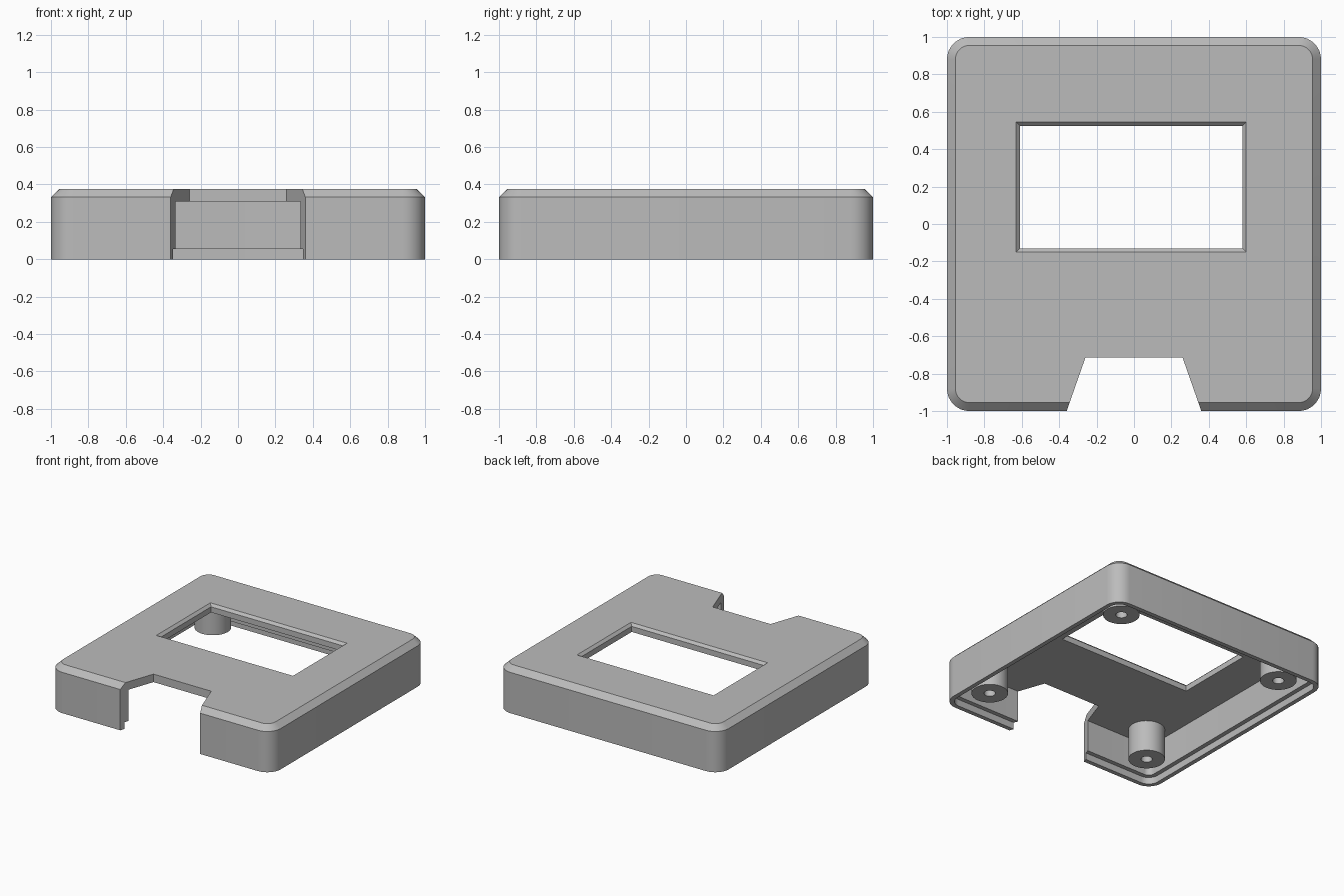
import bpy
import bmesh
from math import cos, sin, pi

cube = bpy.data.objects.get("Cube")
if cube:
    bpy.data.objects.remove(cube)

grey = bpy.data.materials.new("light grey plastic")
grey.use_nodes = True
colour = (0.5, 0.5, 0.5, 1)
grey.diffuse_color = colour
grey.node_tree.nodes["Principled BSDF"].inputs["Base Color"].default_value = colour


def loft(name, rings):
    """Skin a stack of equal-length rings and cap both ends."""
    bm = bmesh.new()
    loops = [[bm.verts.new(p) for p in ring] for ring in rings]
    for a, b in zip(loops, loops[1:]):
        for i in range(len(a)):
            j = (i + 1) % len(a)
            bm.faces.new((a[i], a[j], b[j], b[i]))
    bm.faces.new(loops[0])
    bm.faces.new(loops[-1])
    bmesh.ops.recalc_face_normals(bm, faces=bm.faces)
    mesh = bpy.data.meshes.new(name)
    bm.to_mesh(mesh)
    bm.free()
    mesh.materials.append(grey)
    obj = bpy.data.objects.new(name, mesh)
    bpy.context.collection.objects.link(obj)
    return obj


def rounded_square(half, z, inset_centre=0.88, steps=8):
    """Square ring whose corner arcs share fixed centres."""
    radius = half - inset_centre
    ring = []
    for k, (sx, sy) in enumerate(((1, 1), (-1, 1), (-1, -1), (1, -1))):
        for i in range(steps + 1):
            a = (k + i / steps) * pi / 2
            ring.append((sx * inset_centre + radius * cos(a),
                         sy * inset_centre + radius * sin(a), z))
    return ring


def rectangle(cx, cy, hx, hy, z):
    return [(cx + sx * hx, cy + sy * hy, z)
            for sx, sy in ((1, 1), (-1, 1), (-1, -1), (1, -1))]


def circle(cx, cy, r, z, n=32):
    return [(cx + r * cos(2 * pi * i / n), cy + r * sin(2 * pi * i / n), z)
            for i in range(n)]


def activate(obj):
    bpy.ops.object.select_all(action='DESELECT')
    obj.select_set(True)
    bpy.context.view_layer.objects.active = obj


def cut(obj, cutter):
    mod = obj.modifiers.new("cut", 'BOOLEAN')
    mod.operation = 'DIFFERENCE'
    mod.solver = 'EXACT'
    mod.object = cutter
    activate(obj)
    bpy.ops.object.modifier_apply(modifier=mod.name)
    bpy.data.objects.remove(cutter)


def smooth(obj):
    activate(obj)
    bpy.ops.object.shade_smooth_by_angle(angle=pi / 6)


# Hollow case: chamfered outside, stepped rim and cavity inside
profile = [(0.955, 0.375), (1.0, 0.332), (1.0, 0.0), (0.965, 0.0),
           (0.965, 0.055), (0.93, 0.055), (0.93, 0.31)]
case = loft("case_shell", [rounded_square(h, z) for h, z in profile])

# Screen window with a small chamfer around its top edge
levels = [(0, 0.2), (0, 0.355), (0.04, 0.395)]
cut(case, loft("window_cutter", [
    rectangle(-0.015, 0.1975, 0.595 + e, 0.3275 + e, z) for e, z in levels]))

# Tapered notch through the front wall
outline = [(-0.395, -1.1), (0.395, -1.1), (0.26, -0.715), (-0.26, -0.715)]
cut(case, loft("notch_cutter", [[(x, y, z) for x, y in outline]
                                for z in (-0.1, 0.5)]))
smooth(case)

# Screw posts with blind holes
sides = {"left": 1, "right": -1}
ends = {"front": -1, "back": 1}
post_profile = [(0.135, 0.315), (0.135, 0.06), (0.042, 0.06), (0.042, 0.29)]
for side, sx in sides.items():
    for end, sy in ends.items():
        smooth(loft(f"screw_post_{end}_{side}",
                    [circle(sx * 0.755, sy * 0.755, r, z) for r, z in post_profile]))
